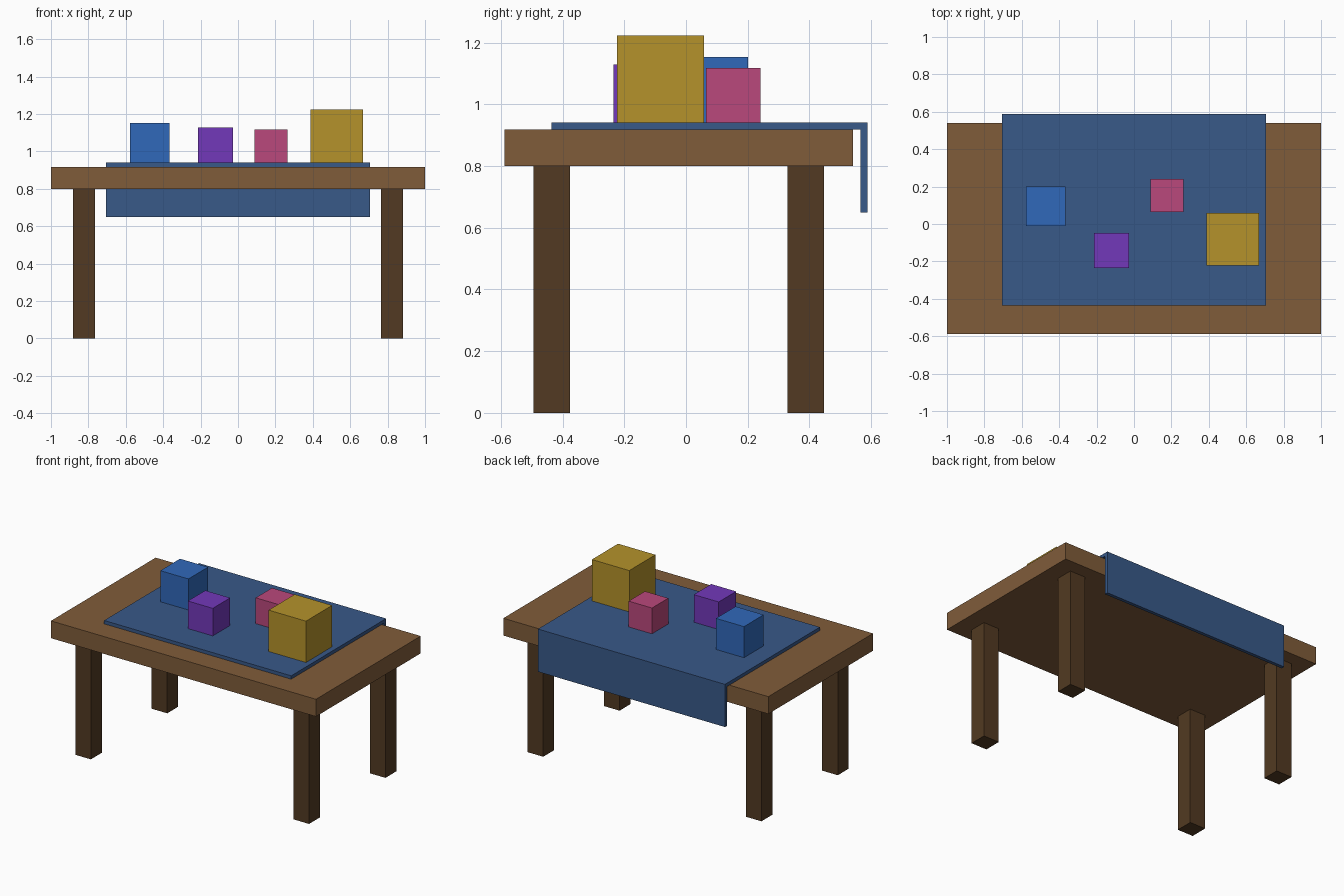
import bpy

if "Cube" in bpy.data.objects:
    bpy.data.objects.remove(bpy.data.objects["Cube"])


def material(name, rgb):
    m = bpy.data.materials.new(name)
    m.diffuse_color = (*rgb, 1)
    m.use_nodes = True
    m.node_tree.nodes["Principled BSDF"].inputs["Base Color"].default_value = m.diffuse_color
    return m


def mesh_object(name, verts, faces, mat):
    me = bpy.data.meshes.new(name)
    me.from_pydata(verts, [], faces)
    me.materials.append(mat)
    ob = bpy.data.objects.new(name, me)
    bpy.context.collection.objects.link(ob)
    return ob


def prism(name, profile, x0, x1, mat):
    """Extrude a counter-clockwise (y, z) profile along x."""
    n = len(profile)
    verts = [(x, y, z) for x in (x0, x1) for y, z in profile]
    faces = [tuple(reversed(range(n))), tuple(range(n, 2 * n))]
    faces += [(i, (i + 1) % n, n + (i + 1) % n, n + i) for i in range(n)]
    return mesh_object(name, verts, faces, mat)


def box(name, x, y, z, mat):
    profile = [(y[0], z[0]), (y[1], z[0]), (y[1], z[1]), (y[0], z[1])]
    return prism(name, profile, x[0], x[1], mat)


wood = material("wood", (0.216, 0.107, 0.042))
dark_wood = material("dark_wood", (0.085, 0.042, 0.016))
cloth_blue = material("cloth_blue", (0.04, 0.1, 0.25))

LEG_TOP, TABLE_TOP, CLOTH_TOP = 0.8, 0.918, 0.941

# Table top
box("table_top", (-1, 1), (-0.588, 0.541), (LEG_TOP, TABLE_TOP), wood)

# Four legs
h = 0.0588
for side, cx in (("left", -0.8235), ("right", 0.8235)):
    for end, cy in (("front", -0.435), ("back", 0.388)):
        box(f"{end}_{side}_leg", (cx - h, cx + h), (cy - h, cy + h),
            (0, LEG_TOP), dark_wood)

# Cloth with a flap hanging behind the table
prism("tablecloth", [(-0.435, TABLE_TOP), (0.565, TABLE_TOP), (0.565, 0.65),
                     (0.588, 0.65), (0.588, CLOTH_TOP), (-0.435, CLOTH_TOP)],
      -0.706, 0.706, cloth_blue)

# Cubes standing on the cloth: name, centre x, centre y, size, colour
for name, cx, cy, s, rgb in (
        ("blue_cube", -0.4725, 0.095, 0.212, (0.03, 0.14, 0.49)),
        ("purple_cube", -0.12, -0.141, 0.188, (0.17, 0.04, 0.49)),
        ("pink_cube", 0.176, 0.153, 0.176, (0.49, 0.065, 0.2)),
        ("yellow_cube", 0.528, -0.082, 0.282, (0.46, 0.29, 0.024))):
    box(name, (cx - s / 2, cx + s / 2), (cy - s / 2, cy + s / 2),
        (CLOTH_TOP, CLOTH_TOP + s), material(name, rgb))
